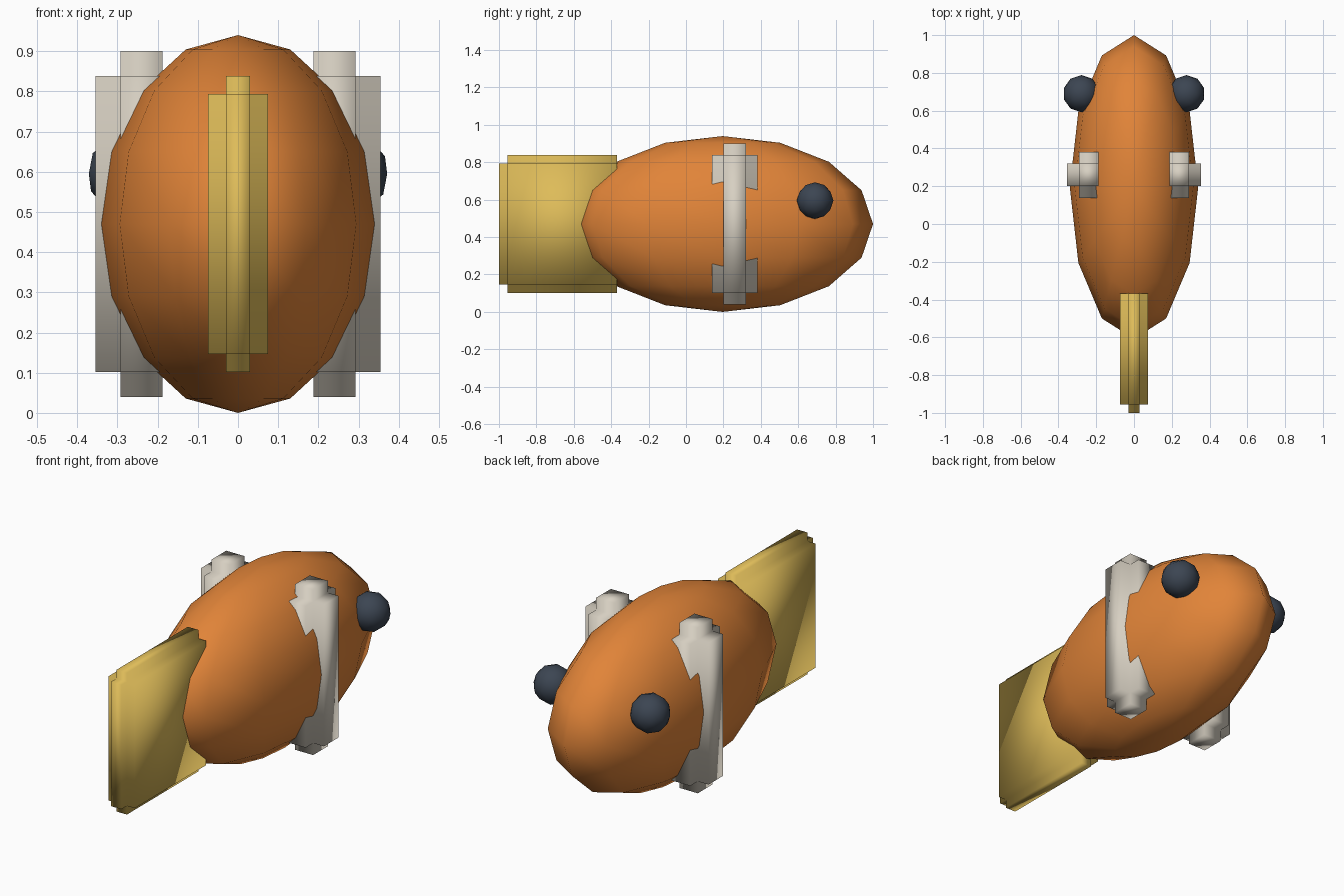
import bpy
import bmesh
from mathutils import Matrix, Vector

cube = bpy.data.objects.get("Cube")
if cube:
    bpy.data.objects.remove(cube, do_unlink=True)


def material(name, rgb):
    mat = bpy.data.materials.new(name)
    mat.use_nodes = True
    mat.diffuse_color = (*rgb, 1)
    mat.node_tree.nodes["Principled BSDF"].inputs["Base Color"].default_value = (*rgb, 1)
    return mat


orange = material("orange", (0.75, 0.23, 0.04))
gold = material("gold", (0.73, 0.50, 0.10))
ivory = material("ivory", (0.68, 0.63, 0.54))
slate = material("dark slate", (0.045, 0.06, 0.085))


def finish(name, bm, mat):
    """Turn a bmesh into a smooth-shaded object."""
    for face in bm.faces:
        face.smooth = True
    mesh = bpy.data.meshes.new(name)
    bm.to_mesh(mesh)
    bm.free()
    mesh.materials.append(mat)
    obj = bpy.data.objects.new(name, mesh)
    bpy.context.collection.objects.link(obj)
    return obj


def placed(centre, half):
    return Matrix.Translation(centre) @ Matrix.Diagonal((*half, 1))


def stepped_block(name, centre, half, notch, mat):
    """Box whose edges are cut back in square steps."""
    bm = bmesh.new()
    bmesh.ops.create_cube(bm, size=2, matrix=placed(centre, half))
    bmesh.ops.bevel(bm, geom=bm.edges[:], offset=notch, offset_type='OFFSET',
                    segments=2, profile=0.0, affect='EDGES')
    return finish(name, bm, mat)


# Body: faceted ellipsoid
bm = bmesh.new()
bmesh.ops.create_uvsphere(bm, u_segments=12, v_segments=8, radius=1,
                          matrix=placed((0, 0.196, 0.47), (0.34, 0.804, 0.47)))
finish("body", bm, orange)

# Tail fin
stepped_block("tail_fin", Vector((0, -0.662, 0.47)), (0.075, 0.338, 0.368), 0.045, gold)

# Side fins and eyes, mirrored left and right
for side, sign in (("left", 1), ("right", -1)):
    stepped_block(side + "_fin", Vector((sign * 0.24, 0.26, 0.47)),
                  (0.114, 0.122, 0.43), 0.062, ivory)
    bm = bmesh.new()
    bmesh.ops.create_icosphere(bm, subdivisions=2, radius=0.098,
                               matrix=Matrix.Translation((sign * 0.278, 0.69, 0.595)))
    finish(side + "_eye", bm, slate)
